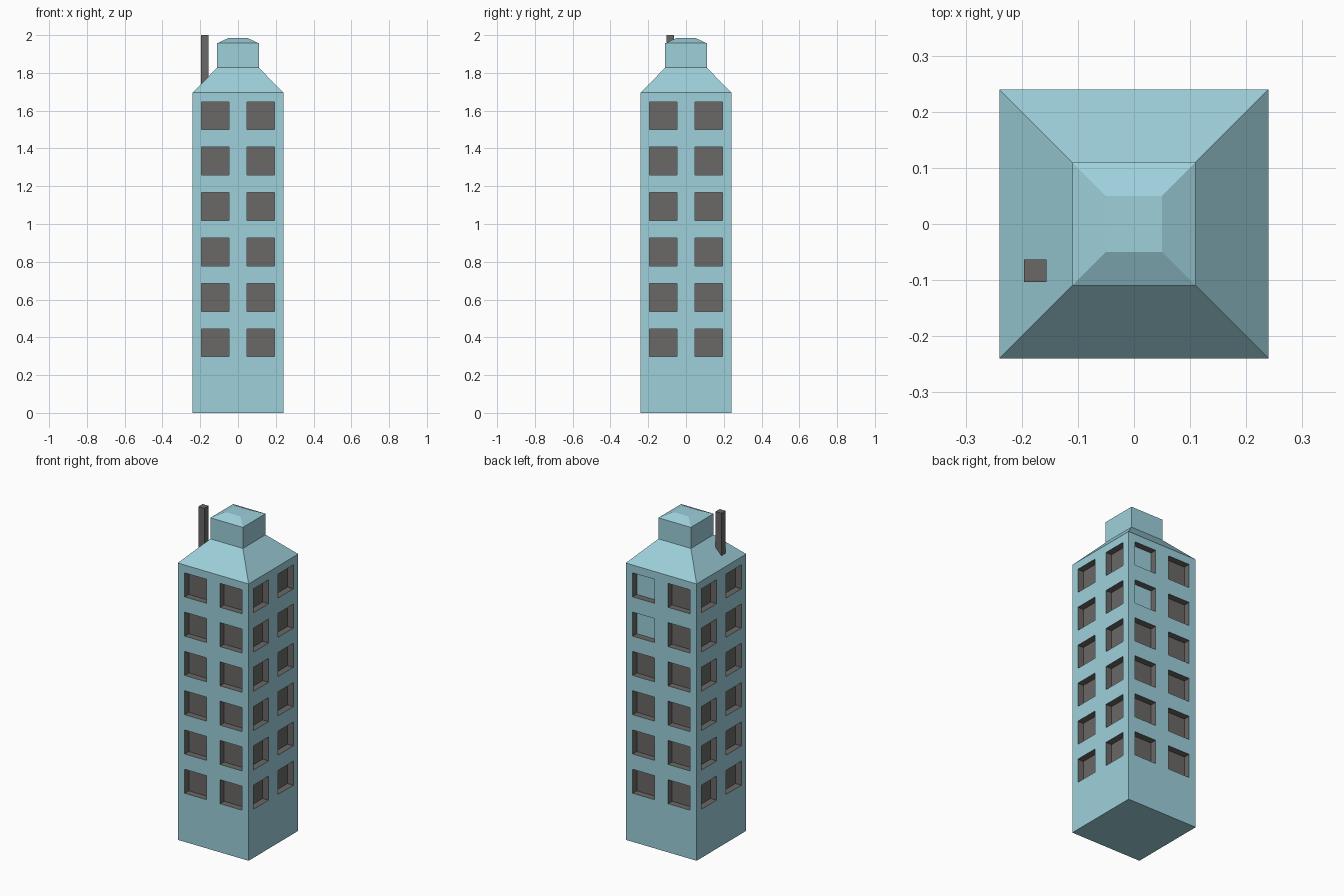
import bpy, bmesh, math
from mathutils import Matrix, Vector

if "Cube" in bpy.data.objects:
    bpy.data.objects.remove(bpy.data.objects["Cube"])


def material(name, color):
    m = bpy.data.materials.new(name)
    m.diffuse_color = (*color, 1)
    m.use_nodes = True
    m.node_tree.nodes["Principled BSDF"].inputs["Base Color"].default_value = m.diffuse_color
    return m


BLUE = material("pale_blue", (0.34, 0.63, 0.71))
GREY = material("dark_grey", (0.145, 0.14, 0.135))


def finish(bm, name, mats):
    bmesh.ops.remove_doubles(bm, verts=bm.verts, dist=1e-5)
    mesh = bpy.data.meshes.new(name)
    bm.to_mesh(mesh)
    bm.free()
    for m in mats:
        mesh.materials.append(m)
    ob = bpy.data.objects.new(name, mesh)
    bpy.context.collection.objects.link(ob)
    return ob


def quad(bm, pts, mat=0):
    f = bm.faces.new([bm.verts.new(p) for p in pts])
    f.material_index = mat


def square_stack(name, rings, mat):
    """Loft of square rings given as (half width, z), closed at the ends."""
    bm = bmesh.new()
    loops = [[bm.verts.new((sx * h, sy * h, z)) for sx, sy in
              ((-1, -1), (1, -1), (1, 1), (-1, 1))] for h, z in rings]
    for a, b in zip(loops, loops[1:]):
        for i in range(4):
            j = (i + 1) % 4
            bm.faces.new((a[i], a[j], b[j], b[i]))
    bm.faces.new(loops[0][::-1])
    bm.faces.new(loops[-1])
    return finish(bm, name, [mat])


# Tower walls with recessed windows
HALF, DEPTH, TOP = 0.24, 0.04, 1.695
WIN = 0.0735
xs = [-HALF, -0.12 - WIN, -0.12 + WIN, 0.12 - WIN, 0.12 + WIN, HALF]
zs = [0]
for row in range(6):
    c = 0.371 + 0.2405 * row
    zs += [c - WIN, c + WIN]
zs.append(TOP)

bm = bmesh.new()
for side in range(4):  # front, right, back, left
    rot = Matrix.Rotation(side * math.pi / 2, 3, 'Z')
    for i in range(5):
        for j in range(len(zs) - 1):
            x0, x1, z0, z1 = xs[i], xs[i + 1], zs[j], zs[j + 1]
            corners = [(x0, z0), (x1, z0), (x1, z1), (x0, z1)]
            outer = [rot @ Vector((x, -HALF, z)) for x, z in corners]
            if i % 2 == 0 or j % 2 == 0:
                quad(bm, outer)
                continue
            inner = [rot @ Vector((x, -HALF + DEPTH, z)) for x, z in corners]
            for k in range(4):
                n = (k + 1) % 4
                quad(bm, (outer[k], outer[n], inner[n], inner[k]), 1)
            # two upper windows at the back are blind, in wall colour
            blind = side == 2 and i == 1 and j >= 9
            quad(bm, inner, 0 if blind else 1)
quad(bm, [(-HALF, HALF, 0), (HALF, HALF, 0), (HALF, -HALF, 0), (-HALF, -HALF, 0)])
finish(bm, "tower_walls", [BLUE, GREY])

# Sloped roof, rooftop housing and its shallow cap
square_stack("roof_and_cap", [(HALF, TOP), (0.11, 1.828), (0.11, 1.957), (0.05, 1.985)], BLUE)

# Chimney
chimney = square_stack("chimney", [(0.02, 1.72), (0.02, 2.0)], GREY)
chimney.location = (-0.176, -0.083, 0)
